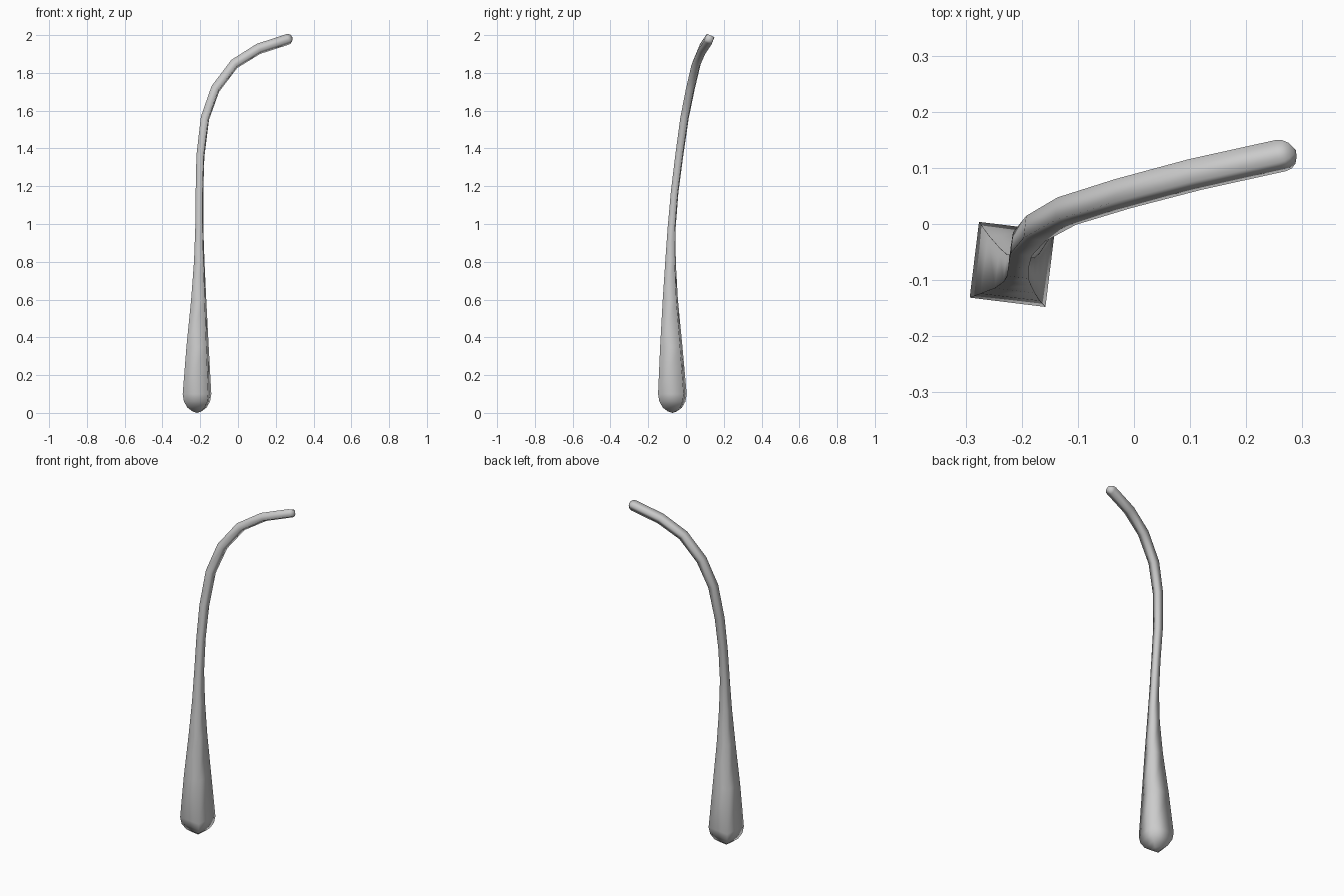
import bpy, bmesh, math
from mathutils import Vector

if "Cube" in bpy.data.objects:
    bpy.data.objects.remove(bpy.data.objects["Cube"])

# Centre line and half-width of the square section: x, y, z, half-width
path = [
    (-0.217, -0.072, 0.10, 0.068), (-0.214, -0.078, 0.35, 0.053),
    (-0.208, -0.083, 0.60, 0.036), (-0.205, -0.082, 0.80, 0.025),
    (-0.205, -0.076, 0.98, 0.019), (-0.204, -0.060, 1.17, 0.018),
    (-0.199, -0.036, 1.36, 0.019), (-0.175, -0.008, 1.56, 0.020),
    (-0.120, 0.023, 1.715, 0.021), (-0.020, 0.054, 1.847, 0.0215),
    (0.108, 0.088, 1.927, 0.022), (0.262, 0.122, 1.977, 0.022),
]
pts = [Vector(p[:3]) for p in path]
half = [p[3] for p in path]
tangents = []
for i in range(len(pts)):
    a = (pts[i] - pts[i - 1]).normalized() if i else Vector()
    b = (pts[i + 1] - pts[i]).normalized() if i < len(pts) - 1 else Vector()
    tangents.append((a + b).normalized())
tangents[0] = Vector((0, 0, 1))

# Ring list with domed ends: centre, tangent, half-width
angles = [math.radians(a) for a in (72, 48, 24)]
rings = [(pts[0] - tangents[0] * 0.097 * math.sin(a), tangents[0], half[0] * math.cos(a)) for a in angles]
rings += list(zip(pts, tangents, half))
rings += [(pts[-1] + tangents[-1] * 0.028 * math.sin(a), tangents[-1], half[-1] * math.cos(a)) for a in reversed(angles)]

# Sweep the square along the path without twisting
bm = bmesh.new()
side = Vector((math.cos(math.radians(-7)), math.sin(math.radians(-7)), 0))
prev, loops = rings[0][1], []
for c, t, h in rings:
    side = prev.rotation_difference(t) @ side
    prev = t
    up = t.cross(side)
    loops.append([bm.verts.new(c + (side * sx + up * sy) * h)
                  for sx, sy in ((1, 1), (-1, 1), (-1, -1), (1, -1))])
for a, b in zip(loops, loops[1:]):
    for i in range(4):
        j = (i + 1) % 4
        bm.faces.new((a[i], a[j], b[j], b[i]))

# Pointed pole at each end
for ring, pole in ((loops[0], pts[0] - tangents[0] * 0.1), (loops[-1], pts[-1] + tangents[-1] * 0.029)):
    v = bm.verts.new(pole)
    for i in range(4):
        bm.faces.new((ring[i], ring[(i + 1) % 4], v))
bmesh.ops.recalc_face_normals(bm, faces=bm.faces)
for f in bm.faces:
    f.smooth = True

mesh = bpy.data.meshes.new("curved_horn")
bm.to_mesh(mesh)
bm.free()
obj = bpy.data.objects.new("curved_horn", mesh)
bpy.context.collection.objects.link(obj)
